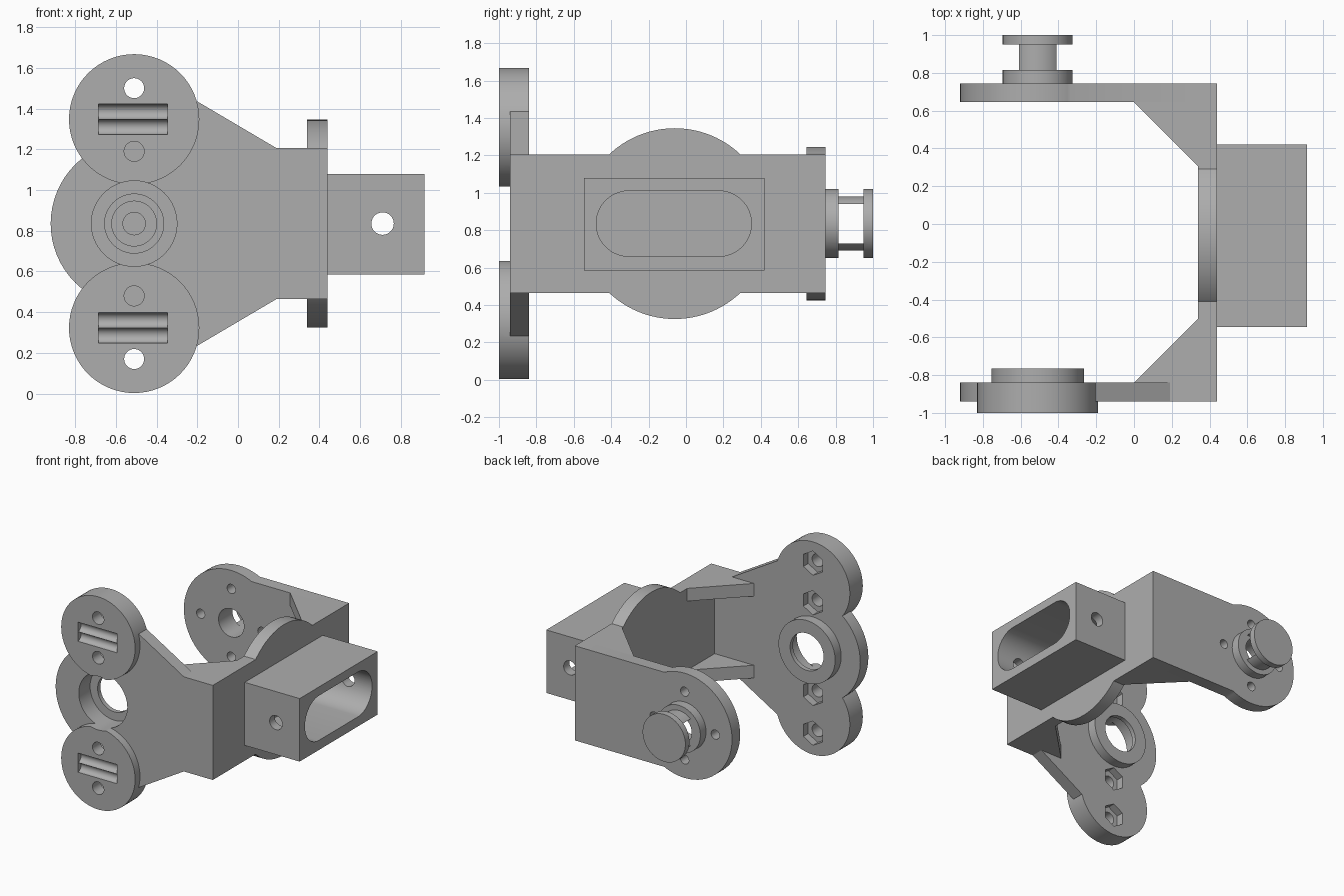
import bpy, bmesh
from math import cos, sin, pi, radians, copysign

if "Cube" in bpy.data.objects:
    bpy.data.objects.remove(bpy.data.objects["Cube"])

GREY = (0.42, 0.42, 0.42, 1)
mat = bpy.data.materials.new("plain grey")
mat.use_nodes = True
mat.diffuse_color = GREY
mat.node_tree.nodes["Principled BSDF"].inputs["Base Color"].default_value = GREY

AX, AZ = -0.51, 0.835          # pivot axis, running along y
LOBE = 0.512                   # height of the lobes above and below the axis
HALF = 0.37                    # half height of the bracket
IN, OUT = 0.34, 0.44           # inner and outer face of the bridge wall


def ring(u, v, r, n=64, phase=0.0):
    return [(u + r * cos(phase + 2 * pi * i / n), v + r * sin(phase + 2 * pi * i / n))
            for i in range(n)]


def rect(u0, u1, v0, v1):
    return [(u0, v0), (u1, v0), (u1, v1), (u0, v1)]


def prism(name, pts, axis, lo, hi):
    """Extrude a flat outline along an axis."""
    place = {"x": lambda u, v: (lo, u, v),
             "y": lambda u, v: (u, lo, v),
             "z": lambda u, v: (u, v, lo)}[axis]
    bm = bmesh.new()
    face = bm.faces.new([bm.verts.new(place(u, v)) for u, v in pts])
    out = bmesh.ops.extrude_face_region(bm, geom=[face])
    move = [hi - lo if a == axis else 0 for a in "xyz"]
    bmesh.ops.translate(bm, vec=move,
                        verts=[g for g in out["geom"] if isinstance(g, bmesh.types.BMVert)])
    bmesh.ops.recalc_face_normals(bm, faces=bm.faces)
    mesh = bpy.data.meshes.new(name)
    bm.to_mesh(mesh)
    bm.free()
    mesh.materials.append(mat)
    ob = bpy.data.objects.new(name, mesh)
    bpy.context.collection.objects.link(ob)
    return ob


def combine(ob, operation, others):
    """Apply booleans one by one and remove the helpers."""
    for other in others:
        mod = ob.modifiers.new("join", "BOOLEAN")
        mod.operation, mod.solver, mod.object = operation, "EXACT", other
        bpy.context.view_layer.update()
        new = bpy.data.meshes.new_from_object(
            ob.evaluated_get(bpy.context.evaluated_depsgraph_get()))
        ob.modifiers.clear()
        ob.data = new
        bpy.data.objects.remove(other)


def finish(ob):
    ob.data.name = ob.name
    ob.data.shade_smooth()
    ob.data.set_sharp_from_angle(angle=radians(30))


def disc(r, lo, hi, x=AX, z=AZ, n=64, phase=0.0):
    return prism("helper", ring(x, z, r, n, phase), "y", lo, hi)


# Front arm: tapered plate, round end, two lobes and a bearing boss
upper = [(IN, HALF), (0.19, HALF), (-0.2, 0.6), (AX, 0.6)]
outline = [(x, AZ + h) for x, h in upper] + [(x, AZ - h) for x, h in reversed(upper)]
front = prism("front_arm", outline, "y", -0.94, -0.84)
combine(front, "UNION", [disc(0.41, -0.94, -0.84)]
        + [disc(0.32, -1, -0.84, z=AZ + s * LOBE) for s in (1, -1)]
        + [disc(0.245, -0.9, -0.765)])

# Bearing pocket, bolt holes, nut pockets and twin strap grooves
cuts = [disc(0.21, -1.1, -0.8), disc(0.145, -1.1, -0.7)]
for s in (1, -1):
    for h in (0.355, 0.665):
        z = AZ + s * h
        cuts += [disc(0.049, -1.1, -0.7, z=z), disc(0.095, -0.9, -0.8, z=z, n=6, phase=pi / 2)]
    for off in (0.0375, -0.0375):
        groove = ring(-1, AZ + s * LOBE + off, 0.0374, 32)
        cuts.append(prism("helper", groove, "x", -0.685, -0.345))
combine(front, "DIFFERENCE", cuts)
finish(front)

# Back arm: plate with round end and a flanged hollow post
back = prism("back_arm", rect(AX, IN, AZ - HALF, AZ + HALF), "y", 0.645, 0.745)
combine(back, "UNION", [disc(0.41, 0.645, 0.745), disc(0.185, 0.70, 0.815),
                        disc(0.145, 0.80, 0.97), disc(0.185, 0.95, 1.0)])
cuts = [disc(0.11, 0.5, 0.95), disc(0.055, 0.9, 0.975),
        prism("helper", rect(AX - 0.3, AX + 0.3, AZ - 0.105, AZ + 0.105), "y", 0.815, 0.95)]
for i in range(4):
    a = i * pi / 2
    cuts.append(disc(0.036, 0.5, 0.8, AX + 0.265 * cos(a), AZ + 0.265 * sin(a), 32))
combine(back, "DIFFERENCE", cuts)
finish(back)

# Bridge wall with its round flange
bridge = prism("bridge_wall", rect(-0.94, 0.745, AZ - HALF, AZ + HALF), "x", IN, OUT)
combine(bridge, "UNION", [prism("helper", ring(-0.06, AZ, 0.51, 96), "x", IN, OUT)])
finish(bridge)

# Corner ribs, top and bottom of each arm
for side, y, inward in (("front", -0.84, 1), ("back", 0.645, -1)):
    tri = [(0, y), (IN, y), (IN, y + inward * 0.34)]
    for level, z in (("lower", AZ - HALF), ("upper", AZ + HALF - 0.1)):
        finish(prism(f"{side}_{level}_rib", tri, "z", z, z + 0.1))

# Socket with a rounded slot and a cross pin hole
socket = prism("socket", rect(-0.545, 0.42, 0.585, 1.078), "x", OUT, 0.915)
slot = [(y + copysign(0.24, y + 0.065), z) for y, z in ring(-0.065, AZ, 0.175, 64, pi / 64)]
combine(socket, "DIFFERENCE", [prism("helper", slot, "x", OUT + 0.002, 1.0),
                               disc(0.055, -0.8, 0.8, x=0.71)])
finish(socket)
